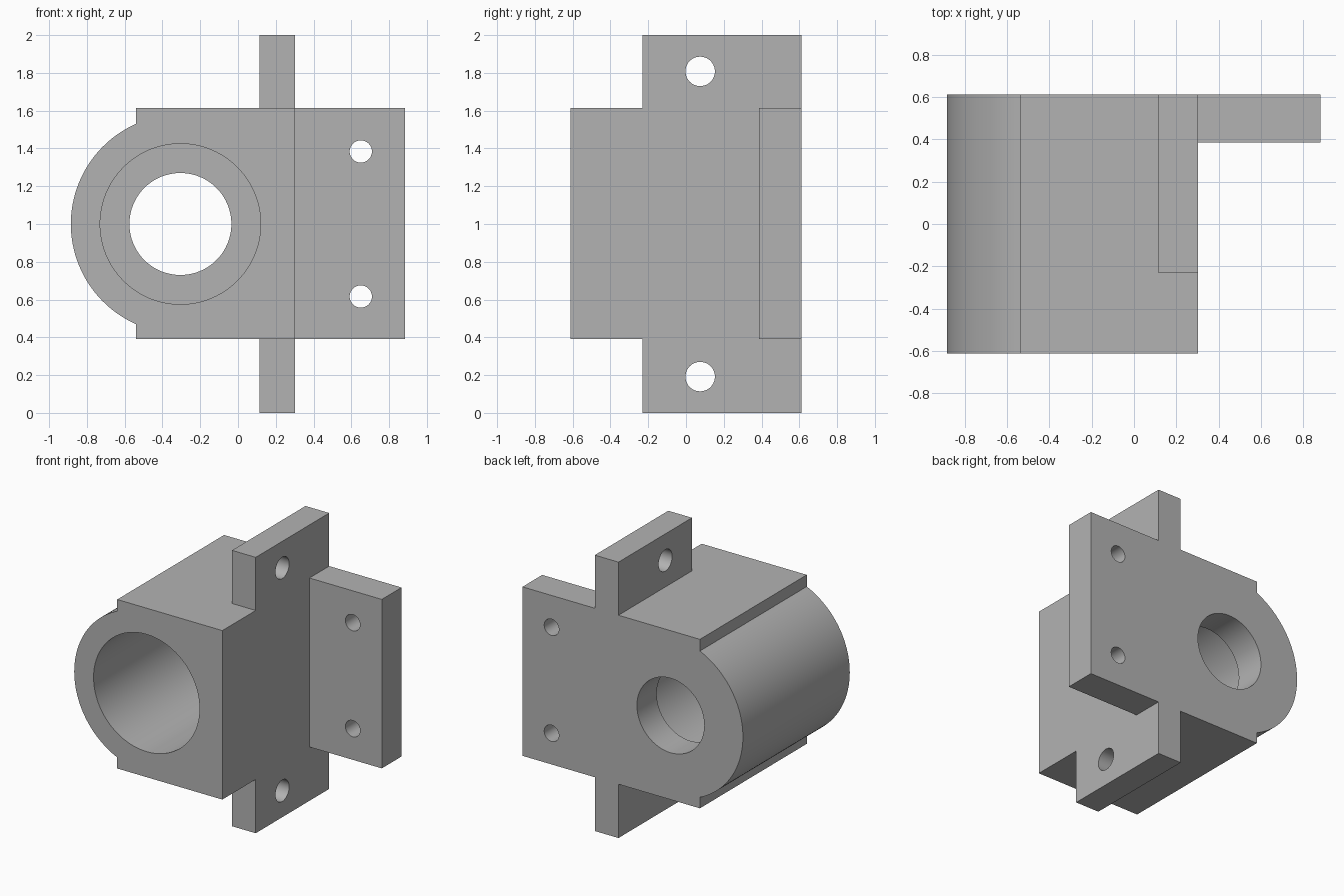
import bpy, bmesh, math

default = bpy.data.objects.get("Cube")
if default:
    bpy.data.objects.remove(default, do_unlink=True)

grey = bpy.data.materials.new("machined grey")
grey.use_nodes = True
grey.diffuse_color = (0.45, 0.45, 0.45, 1)
grey.node_tree.nodes["Principled BSDF"].inputs["Base Color"].default_value = grey.diffuse_color

# Shared dimensions
FRONT, BACK = -0.612, 0.612
BOTTOM, TOP = 0.39, 1.615
FACE_X = 0.303           # side mounting face
BORE_X, MID_Z = -0.305, 1.0
STEP_Y = 0.386           # flange front and end of the wide bore


def prism(name, profile, y0, y1):
    """Extrude an (x, z) outline along y."""
    bm = bmesh.new()
    face = bm.faces.new([bm.verts.new((x, y0, z)) for x, z in profile])
    moved = bmesh.ops.extrude_face_region(bm, geom=[face])["geom"]
    verts = [v for v in moved if isinstance(v, bmesh.types.BMVert)]
    bmesh.ops.translate(bm, verts=verts, vec=(0, y1 - y0, 0))
    bmesh.ops.recalc_face_normals(bm, faces=bm.faces)
    mesh = bpy.data.meshes.new(name)
    bm.to_mesh(mesh)
    bm.free()
    mesh.materials.append(grey)
    obj = bpy.data.objects.new(name, mesh)
    bpy.context.collection.objects.link(obj)
    return obj


def block(name, x0, x1, y0, y1, z0, z1):
    return prism(name, [(x0, z0), (x1, z0), (x1, z1), (x0, z1)], y0, y1)


def circle(x, z, r, n):
    return [(x + r * math.cos(2 * math.pi * i / n),
             z + r * math.sin(2 * math.pi * i / n)) for i in range(n)]


def combine(target, tool, operation):
    mod = target.modifiers.new(tool.name, "BOOLEAN")
    mod.object, mod.operation, mod.solver = tool, operation, "EXACT"
    bpy.context.view_layer.update()
    evaluated = target.evaluated_get(bpy.context.evaluated_depsgraph_get())
    mesh = bpy.data.meshes.new_from_object(evaluated)
    target.modifiers.clear()
    target.data = mesh
    bpy.data.objects.remove(tool, do_unlink=True)


# Housing: square block with a rounded side
RADIUS, SHOULDER = 0.58, -0.54
reach = math.acos((BORE_X - SHOULDER) / RADIUS)
arc = []
for i in range(49):
    a = math.pi - reach + 2 * reach * i / 48
    arc.append((BORE_X + RADIUS * math.cos(a), MID_Z + RADIUS * math.sin(a)))
outline = [(FACE_X, BOTTOM), (FACE_X, TOP), (SHOULDER, TOP)] + arc + [(SHOULDER, BOTTOM)]
bracket = prism("bearing_bracket", outline, FRONT, BACK)

# Side flange and the upper and lower ears
combine(bracket, block("flange", FACE_X, 0.883, STEP_Y, BACK, BOTTOM, TOP), "UNION")
combine(bracket, block("upper_ear", 0.113, FACE_X, -0.23, BACK, TOP, 2), "UNION")
combine(bracket, block("lower_ear", 0.113, FACE_X, -0.23, BACK, 0, BOTTOM), "UNION")

# Stepped bore
combine(bracket, prism("wide_bore", circle(BORE_X, MID_Z, 0.425, 96), -1, STEP_Y), "DIFFERENCE")
combine(bracket, prism("narrow_bore", circle(BORE_X, MID_Z, 0.27, 80), 0, 1), "DIFFERENCE")

# Bolt holes, mirrored about mid height
for side in (-1, 1):
    hole = prism("flange_hole", circle(0.65, MID_Z + side * 0.384, 0.059, 40), 0.2, 1)
    combine(bracket, hole, "DIFFERENCE")
    hole = prism("ear_hole", circle(-0.075, MID_Z + side * 0.808, 0.078, 40), 0, 0.6)
    for v in hole.data.vertices:     # turn the cutter to run along x
        v.co = (v.co.y, -v.co.x, v.co.z)
    combine(bracket, hole, "DIFFERENCE")

# Smooth round surfaces, keep edges sharp
bpy.ops.object.select_all(action="DESELECT")
bracket.select_set(True)
bpy.context.view_layer.objects.active = bracket
bpy.ops.object.shade_smooth_by_angle(angle=math.radians(30))
